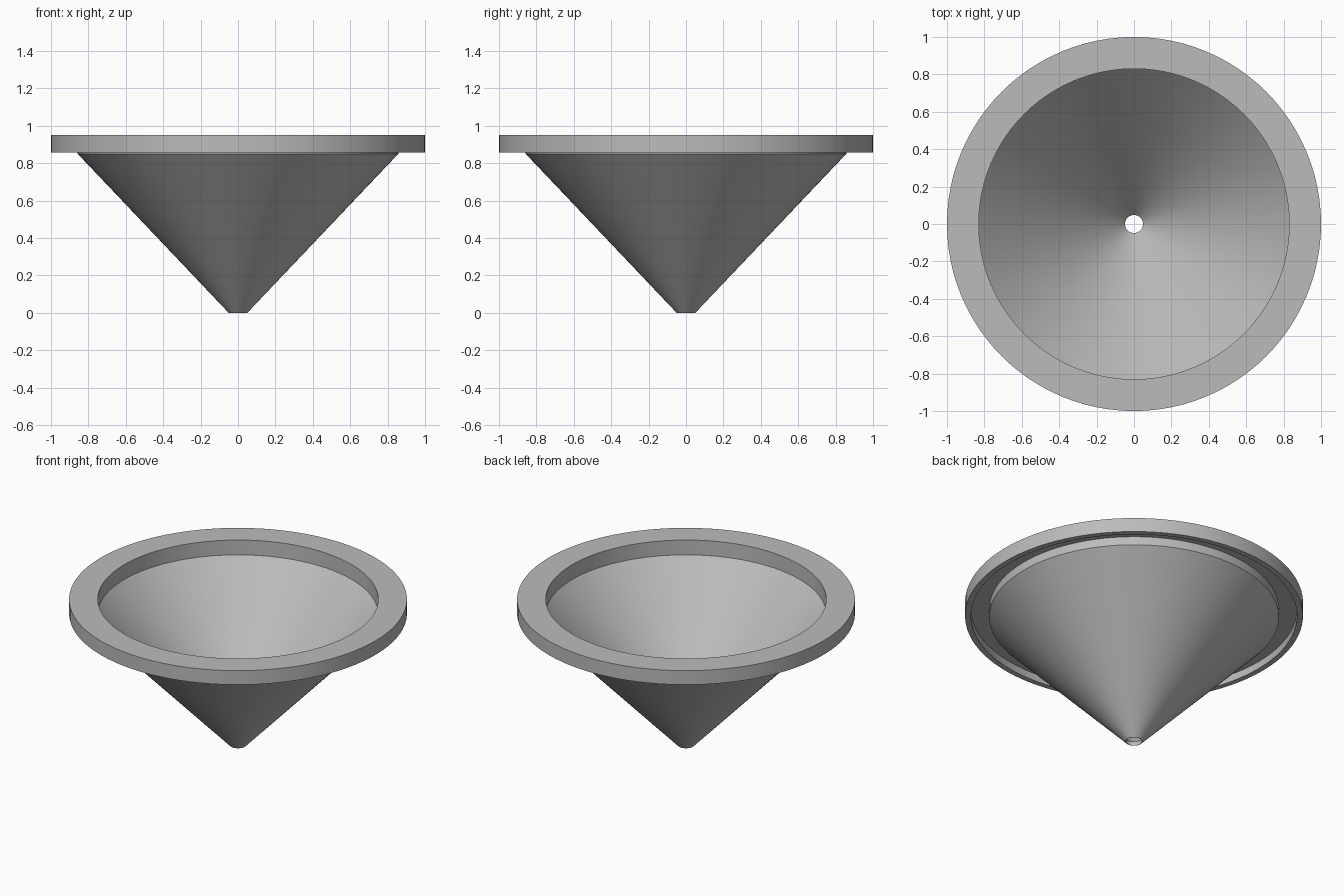
import bpy, bmesh, math

cube = bpy.data.objects.get("Cube")
if cube:
    bpy.data.objects.remove(cube, do_unlink=True)

SEGMENTS = 96

# Plain grey material
grey = bpy.data.materials.new("grey")
grey.use_nodes = True
colour = (0.5, 0.5, 0.5, 1)
grey.diffuse_color = colour
grey.node_tree.nodes["Principled BSDF"].inputs["Base Color"].default_value = colour


def lathe(name, profile):
    """Revolve a closed (radius, height) outline around the z axis."""
    bm = bmesh.new()
    verts = [bm.verts.new((r, 0, z)) for r, z in profile]
    edges = [bm.edges.new((a, b)) for a, b in zip(verts, verts[1:] + verts[:1])]
    bmesh.ops.spin(bm, geom=verts + edges, cent=(0, 0, 0), axis=(0, 0, 1),
                   angle=math.tau, steps=SEGMENTS)
    bmesh.ops.remove_doubles(bm, verts=bm.verts, dist=0.0005)
    bmesh.ops.recalc_face_normals(bm, faces=bm.faces)
    mesh = bpy.data.meshes.new(name)
    bm.to_mesh(mesh)
    bm.free()
    mesh.materials.append(grey)
    obj = bpy.data.objects.new(name, mesh)
    bpy.context.collection.objects.link(obj)
    bpy.ops.object.select_all(action="DESELECT")
    obj.select_set(True)
    bpy.context.view_layer.objects.active = obj
    bpy.ops.object.shade_smooth_by_angle(angle=math.radians(30))
    return obj


# Funnel: thin cone with a spout hole, and a rim hollowed by a channel below
lathe("funnel", [
    (0.048, 0.0), (0.048, 0.026),              # spout hole
    (0.83, 0.853), (0.83, 0.95),               # inner cone and collar
    (1.0, 0.95), (1.0, 0.858),                 # rim top and outer wall
    (0.965, 0.858), (0.965, 0.905),            # lip and channel
    (0.857, 0.905), (0.857, 0.85),             # channel ceiling and hub
    (0.05, 0.0),                               # outer cone
])
